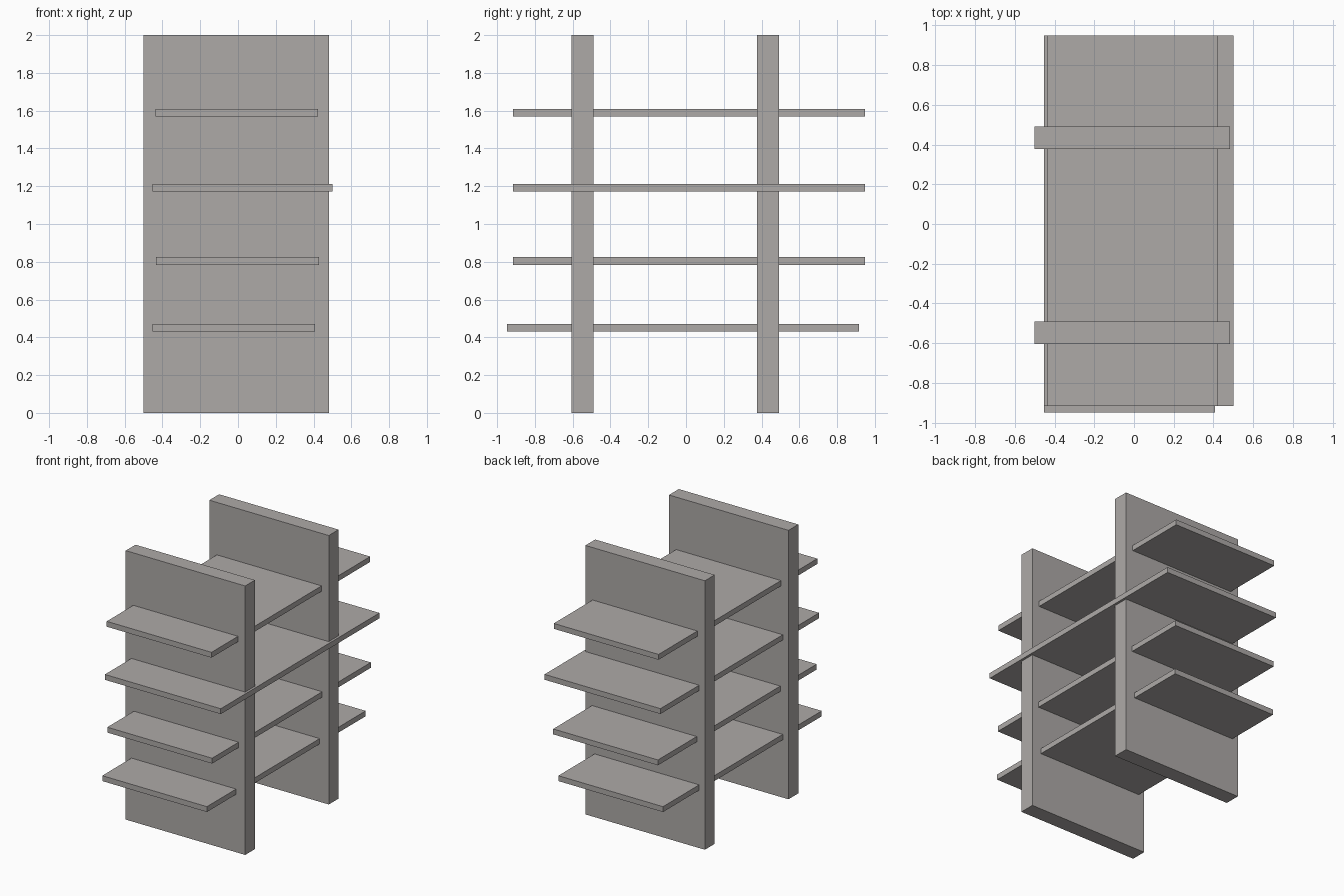
import bpy
import bmesh
from mathutils import Vector

if "Cube" in bpy.data.objects:
    bpy.data.objects.remove(bpy.data.objects["Cube"])

# One flat warm grey for the whole rack
grey = bpy.data.materials.new("warm_grey")
grey.diffuse_color = (0.42, 0.40, 0.39, 1.0)
grey.use_nodes = True
grey.node_tree.nodes["Principled BSDF"].inputs["Base Color"].default_value = grey.diffuse_color


def box(name, low, high):
    """Axis-aligned box between two corners."""
    low, high = Vector(low), Vector(high)
    mesh = bpy.data.meshes.new(name)
    bm = bmesh.new()
    bmesh.ops.create_cube(bm, size=1)
    size = high - low
    for v in bm.verts:
        v.co = Vector(a * b for a, b in zip(v.co, size))
    bm.to_mesh(mesh)
    bm.free()
    mesh.materials.append(grey)
    obj = bpy.data.objects.new(name, mesh)
    obj.location = (low + high) / 2
    bpy.context.collection.objects.link(obj)
    return obj


# Two upright panels
for name, y in (("front_panel", -0.605), ("back_panel", 0.377)):
    box(name, (-0.50, y, 0), (0.483, y + 0.115, 2))

# Four shelves running through both panels: x start, x end, y start, z
shelves = (
    (-0.453, 0.408, -0.948, 0.430),
    (-0.433, 0.429, -0.917, 0.784),
    (-0.453, 0.500, -0.917, 1.171),
    (-0.438, 0.424, -0.917, 1.570),
)
for i, (x0, x1, y0, z) in enumerate(shelves, 1):
    box(f"shelf_{i}", (x0, y0, z), (x1, y0 + 1.865, z + 0.04))
